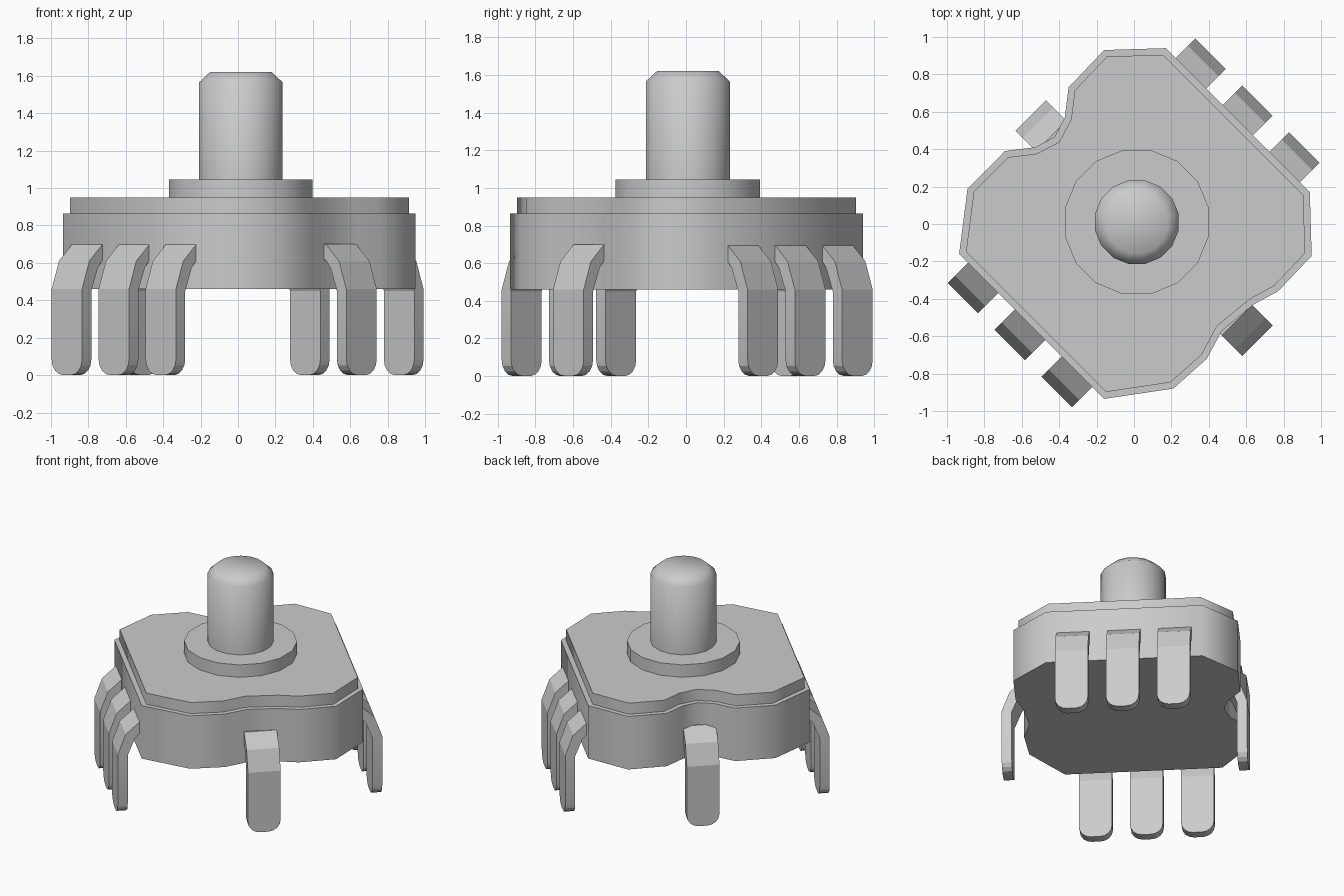
import bpy, bmesh, math
from mathutils import Matrix, Vector

if "Cube" in bpy.data.objects:
    bpy.data.objects.remove(bpy.data.objects["Cube"])

grey = bpy.data.materials.new("grey")
grey.use_nodes = True
grey.diffuse_color = (0.6, 0.6, 0.6, 1)
grey.node_tree.nodes["Principled BSDF"].inputs["Base Color"].default_value = (0.6, 0.6, 0.6, 1)


def finish(bm, name, angle):
    bmesh.ops.recalc_face_normals(bm, faces=bm.faces)
    mesh = bpy.data.meshes.new(name)
    bm.to_mesh(mesh)
    bm.free()
    mesh.materials.append(grey)
    ob = bpy.data.objects.new(name, mesh)
    bpy.context.collection.objects.link(ob)
    bpy.ops.object.select_all(action='DESELECT')
    ob.select_set(True)
    bpy.context.view_layer.objects.active = ob
    bpy.ops.object.shade_smooth_by_angle(angle=math.radians(angle))
    return ob


def extrude(bm, face, offset):
    """Extrude one face and return the new cap."""
    cap = bmesh.ops.extrude_face_region(bm, geom=[face])["geom"]
    bmesh.ops.translate(bm, vec=offset, verts=[g for g in cap if isinstance(g, bmesh.types.BMVert)])
    return [g for g in cap if isinstance(g, bmesh.types.BMFace)][0]


# Housing: notched outline, with a stepped lid
outline = [(-.16, .93), (-.35, .73), (-.37, .57), (-.425, .465), (-.53, .41), (-.69, .39),
           (-.89, .19), (-.935, -.16), (-.16, -.935), (.21, -.88), (.39, -.72), (.47, -.57),
           (.64, -.43), (.77, -.36), (.95, -.17), (.94, .17), (.17, .94)]
bm = bmesh.new()
base = bm.faces.new([bm.verts.new((x, y, .46)) for x, y in outline])
top = extrude(bm, base, (0, 0, .405))
bmesh.ops.recalc_face_normals(bm, faces=bm.faces)
bmesh.ops.inset_region(bm, faces=[top], thickness=.035, use_even_offset=True)
old = top
top = extrude(bm, old, (0, 0, .085))
if old.is_valid:
    bmesh.ops.delete(bm, geom=[old], context='FACES_ONLY')
# close the underside if it was consumed by the extrusion
rim = [e for e in bm.edges if e.is_boundary]
if rim:
    bmesh.ops.holes_fill(bm, edges=rim, sides=0)
finish(bm, "housing", 60)


# Collar and plunger: turned profiles
def lathe(name, profile, sides, angle):
    bm = bmesh.new()
    rings = []
    for r, z in profile:
        rings.append([bm.verts.new((.015 + r * math.cos(a), .01 + r * math.sin(a), z))
                      for a in (2 * math.pi * (i + .5) / sides for i in range(sides))])
    for lo, hi in zip(rings, rings[1:]):
        for i in range(sides):
            j = (i + 1) % sides
            bm.faces.new((lo[i], lo[j], hi[j], hi[i]))
    bm.faces.new(rings[0])
    bm.faces.new(rings[-1])
    return finish(bm, name, angle)


lathe("collar", [(.392, .93), (.392, 1.045)], 16, 35)
lathe("plunger", [(.228, 1.03), (.228, 1.565), (.168, 1.62)], 16, 50)


# Bent pins with rounded tips
def pin(name, direction, reach, side):
    profile = [(-.35, .7), (-.155, .7), (-.055, .61), (0, .46), (0, 0),
               (-.07, 0), (-.07, .45), (-.12, .575), (-.155, .615), (-.35, .615)]
    bm = bmesh.new()
    face = bm.faces.new([bm.verts.new((x, -.115, z)) for x, z in profile])
    extrude(bm, face, (0, .23, 0))
    loose = [e for e in bm.edges if e.is_boundary]
    if loose:
        bmesh.ops.holes_fill(bm, edges=loose, sides=0)
    tips = [e for e in bm.edges if all(v.co.z < .01 for v in e.verts)
            and abs(e.verts[0].co.y - e.verts[1].co.y) < .01]
    bmesh.ops.bevel(bm, geom=tips, offset=.085, segments=4, profile=.5, affect='EDGES')
    bm.transform(Matrix.Rotation(math.radians(direction), 4, 'Z')
                 @ Matrix.Translation(Vector((reach, side, 0))))
    finish(bm, name, 20)


for i, place in enumerate(("first", "middle", "last")):
    pin("back_left_pin_" + place, 45, .933, .355 * (i - 1))
    pin("front_right_pin_" + place, 225, .927, .355 * (i - 1) - .012)
pin("back_right_pin", 135, .80, -.02)
pin("front_left_pin", -45, .909, .025)
